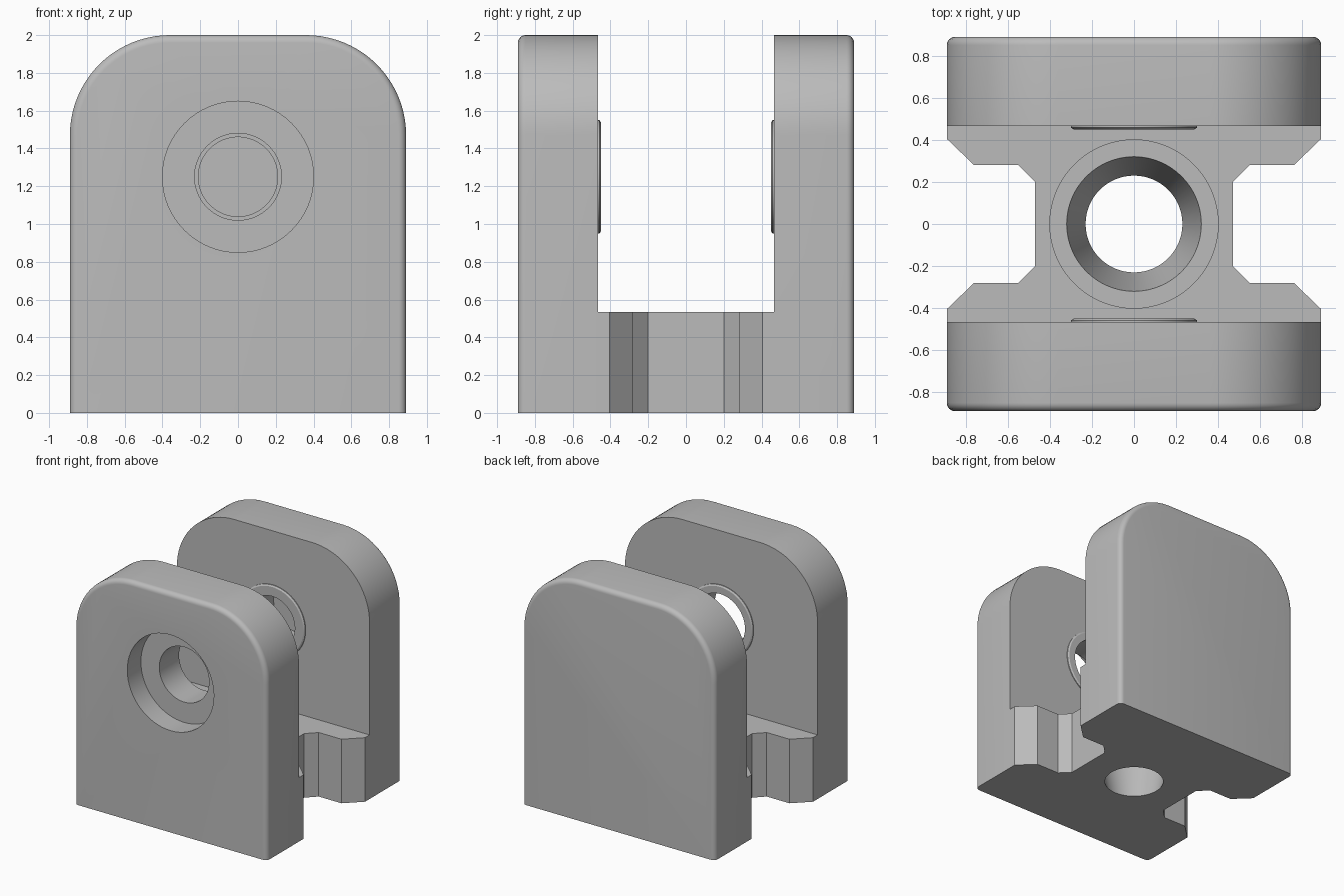
import bpy, bmesh
from math import sin, cos, pi
from mathutils import Matrix

cube = bpy.data.objects.get("Cube")
if cube:
    bpy.data.objects.remove(cube, do_unlink=True)

GREY = (0.5, 0.5, 0.5, 1)
mat = bpy.data.materials.new("plain grey")
mat.use_nodes = True
mat.diffuse_color = GREY
mat.node_tree.nodes["Principled BSDF"].inputs["Base Color"].default_value = GREY

HALF, INNER, HOLE_Z = 0.89, 0.465, 1.25   # half width, inner plate face, pin height
CORNER, FILLET, BASE_Z = 0.53, 0.04, 0.535


def finish(bm, name):
    bmesh.ops.remove_doubles(bm, verts=bm.verts, dist=1e-5)
    bmesh.ops.recalc_face_normals(bm, faces=bm.faces)
    mesh = bpy.data.meshes.new(name)
    bm.to_mesh(mesh)
    bm.free()
    mesh.materials.append(mat)
    ob = bpy.data.objects.new(name, mesh)
    bpy.context.collection.objects.link(ob)
    return ob


def loft(name, rings):
    """Skin a list of matching rings and cap both ends."""
    bm = bmesh.new()
    rows = [[bm.verts.new(p) for p in ring] for ring in rings]
    n = len(rows[0])
    for a, b in zip(rows, rows[1:]):
        for i in range(n):
            j = (i + 1) % n
            bm.faces.new((a[i], a[j], b[j], b[i]))
    bm.faces.new(rows[0])
    bm.faces.new(rows[-1])
    return finish(bm, name)


def lathe(name, profile, along_y=False, closed=False):
    """Turn (radius, height) points about z, or about the pin axis."""
    bm = bmesh.new()
    vs = [bm.verts.new((r, 0, h)) for r, h in profile]
    pairs = list(zip(vs, vs[1:])) + ([(vs[-1], vs[0])] if closed else [])
    edges = [bm.edges.new(p) for p in pairs]
    bmesh.ops.spin(bm, geom=vs + edges, cent=(0, 0, 0), axis=(0, 0, 1),
                   angle=2 * pi, steps=64)
    if along_y:
        turn = Matrix.Translation((0, 0, HOLE_Z)) @ Matrix.Rotation(-pi / 2, 4, "X")
        bmesh.ops.transform(bm, matrix=turn, verts=bm.verts)
    return finish(bm, name)


def combine(target, tool, operation):
    mod = target.modifiers.new(operation.lower(), "BOOLEAN")
    mod.operation, mod.object, mod.solver = operation, tool, "EXACT"
    bpy.context.view_layer.objects.active = target
    bpy.ops.object.modifier_apply(modifier=mod.name)
    bpy.data.objects.remove(tool, do_unlink=True)


def plate_ring(y, inset):
    """Arched plate outline; the bottom edge is not inset."""
    r, steps = CORNER - inset, 20
    cx, cz = HALF - CORNER, 2 - CORNER
    ring = [(HALF - inset, y, 0)]
    for side, start in ((1, 0), (-1, pi / 2)):
        for i in range(steps + 1):
            a = start + pi / 2 * i / steps
            ring.append((side * cx + r * cos(a), y, cz + r * sin(a)))
    return ring + [(inset - HALF, y, 0)]


def plate(name, side):
    rings = [plate_ring(side * INNER, 0)]
    for i in range(7):
        a = pi / 2 * i / 6
        y = HALF - FILLET + FILLET * sin(a)
        rings.append(plate_ring(side * y, FILLET * (1 - cos(a))))
    return loft(name, rings)


# Base block with chamfered notches on both sides
quarter = [(0.47, 0.2), (0.55, 0.28), (0.76, 0.28), (HALF, 0.405), (HALF, INNER)]
right = [(x, -y) for x, y in reversed(quarter)] + quarter
outline = right + [(-x, -y) for x, y in right]
body = loft("clevis_body", [[(x, y, z) for x, y in outline] for z in (0, BASE_Z)])

# Two upright plates
combine(body, plate("front_plate", -1), "UNION")
combine(body, plate("back_plate", 1), "UNION")

# Counterbored pin hole in front, blind pin hole behind, tapered hole in the base
combine(body, lathe("front_hole", [(0, -1), (0.4, -1), (0.4, -0.71), (0.23, -0.71),
                                   (0.23, -0.35), (0, -0.35)], True), "DIFFERENCE")
combine(body, lathe("back_hole", [(0, 0.35), (0.21, 0.35), (0.21, 0.77), (0, 0.77)],
                    True), "DIFFERENCE")
combine(body, lathe("base_hole", [(0, -0.1), (0.23, -0.1), (0.23, 0), (0.32, 0.43),
                                  (0.4, 0.43), (0.4, 0.7), (0, 0.7)]), "DIFFERENCE")

# Raised rings around the pin holes on the inner faces
parts = [body]
for name, side, hole in (("front_boss", -1, 0.23), ("back_boss", 1, 0.21)):
    parts.append(lathe(name, [(hole, side * INNER), (0.3, side * INNER),
                              (0.3, side * 0.458), (0.288, side * 0.45),
                              (hole, side * 0.45)], True, True))

# Smooth the curves, keep the edges crisp
bpy.ops.object.select_all(action="DESELECT")
for ob in parts:
    ob.select_set(True)
bpy.context.view_layer.objects.active = body
bpy.ops.object.shade_smooth_by_angle(angle=pi / 7)
